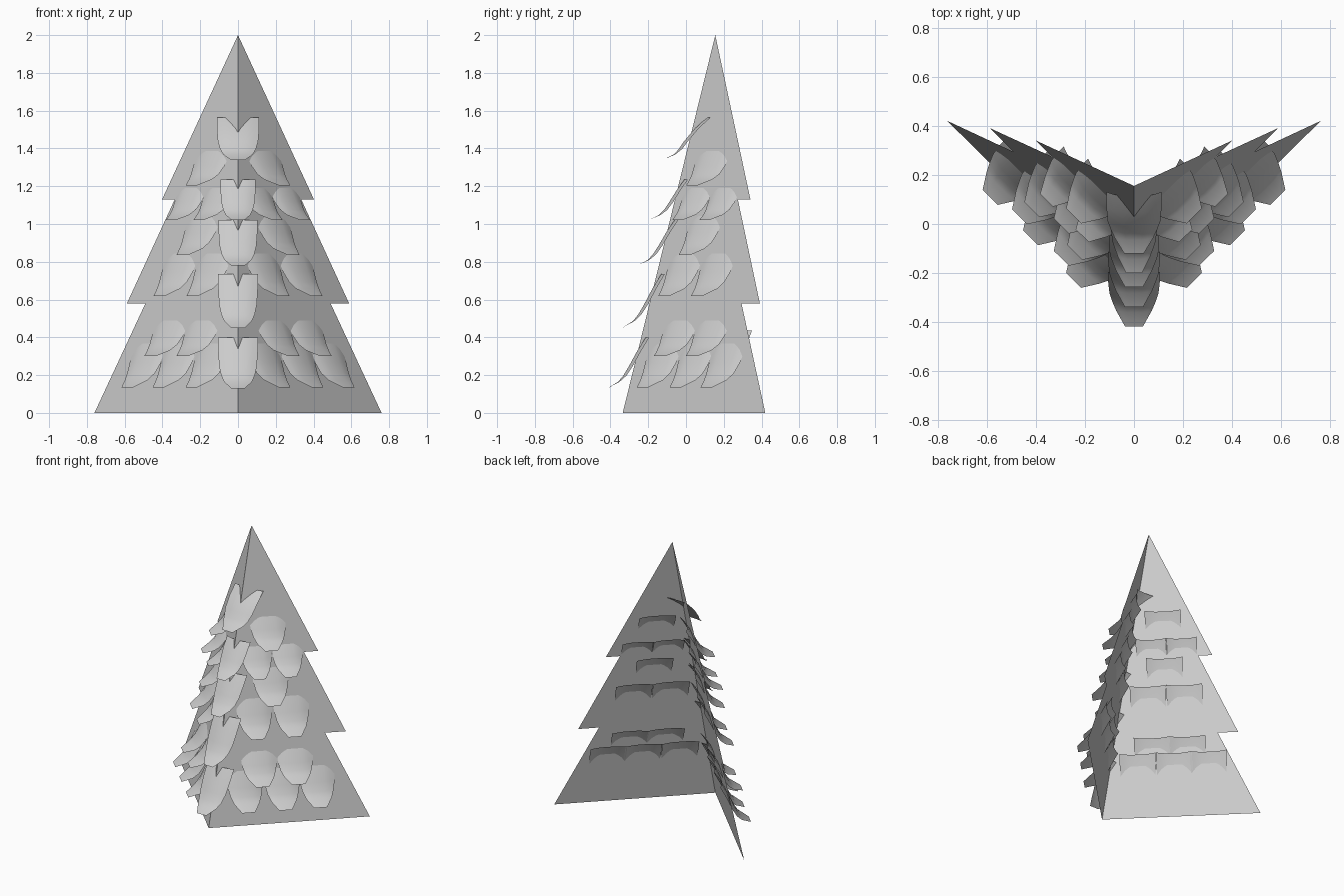
import bpy
from mathutils import Vector

if "Cube" in bpy.data.objects:
    bpy.data.objects.remove(bpy.data.objects["Cube"])

RIDGE_Y, LEAN, SPREAD = -0.335, 0.245, 0.993


def sheet_y(x, z):
    return RIDGE_Y + LEAN * z + SPREAD * abs(x)


def make_object(name, verts, faces):
    mesh = bpy.data.meshes.new(name)
    mesh.from_pydata(verts, [], faces)
    mesh.update()
    ob = bpy.data.objects.new(name, mesh)
    bpy.context.collection.objects.link(ob)
    return ob


# Folded tree-shaped backing: one stepped half, mirrored across the front ridge
outline = [(0, 0), (0.76, 0), (0.49, 0.58), (0.588, 0.58),
           (0.335, 1.13), (0.402, 1.13), (0, 2)]
board = make_object("folded_tree_board",
                    [(x, sheet_y(x, z), z) for x, z in outline],
                    [(0, 1, 2), (0, 2, 3, 4), (0, 4, 5, 6)])
mirror = board.modifiers.new("mirror", 'MIRROR')
mirror.use_clip = True

# Shingle profile: outward offset, height above tip, half width, edge droop
PROFILE = [(-0.022, 0.30, 0.122, 0.022), (0.008, 0.22, 0.122, 0.024),
           (0.034, 0.13, 0.116, 0.024), (0.052, 0.075, 0.103, 0.020),
           (0.072, 0.038, 0.085, 0.010), (0.122, 0.0, 0.043, 0.0)]
ACROSS = [-1, -0.75, -0.4, 0.4, 0.75, 1]


def shingle(name, base, out, lean, width=1.0, height=1.0, reach=1.0, embed=0.0):
    """Curled leaf-like shingle hanging from the board, tip at base."""
    side = Vector((-out.y, out.x, 0))
    verts, faces = [], []
    n = len(ACROSS)
    for i, (o, h, w, droop) in enumerate(PROFILE):
        h *= height
        for a in ACROSS:
            d = o * reach - lean * h - droop * a * a - (embed if i == 0 else embed * 0.4 if i == 1 else 0)
            p = base + out * d + side * (a * w * width)
            verts.append((p.x, p.y, base.z + h))
    for r in range(len(PROFILE) - 1):
        for c in range(n - 1):
            k = r * n + c
            faces.append((k, k + n, k + n + 1, k + 1))
    ob = make_object(name, verts, faces)
    for f in ob.data.polygons:
        f.use_smooth = True
    return ob


# Side rows: tip height, positions along x, width scale, height scale
ROWS = [(0.135, (0.16, 0.335, 0.50), 1.0, 1.0),
        (0.30, (0.21, 0.38), 1.0, 0.82),
        (0.62, (0.155, 0.33), 1.0, 0.97),
        (0.835, (0.21,), 1.0, 0.9),
        (1.02, (0.125, 0.27), 0.86, 0.74),
        (1.205, (0.16,), 1.0, 0.78)]
for s, label in ((1, "right"), (-1, "left")):
    normal = Vector((SPREAD * s, -1, 0)).normalized()
    for r, (z, xs, w, h) in enumerate(ROWS):
        for c, x in enumerate(xs):
            shingle(f"shingle_{label}_{r + 1}_{c + 1}",
                    Vector((x * s, sheet_y(x, z), z)), normal,
                    LEAN * abs(normal.y), w, h)

# Ridge column down the front
RIDGE = [(0.13, 0.86, 0.9, 0), (0.45, 0.86, 0.95, 0), (0.78, 0.84, 0.8, 0),
         (1.02, 0.76, 0.72, 0), (1.34, 0.92, 0.75, 0.04)]
for i, (z, w, h, embed) in enumerate(RIDGE):
    shingle(f"ridge_shingle_{i + 1}", Vector((0, sheet_y(0, z), z)),
            Vector((0, -1, 0)), LEAN, w, h, 0.93, embed)
